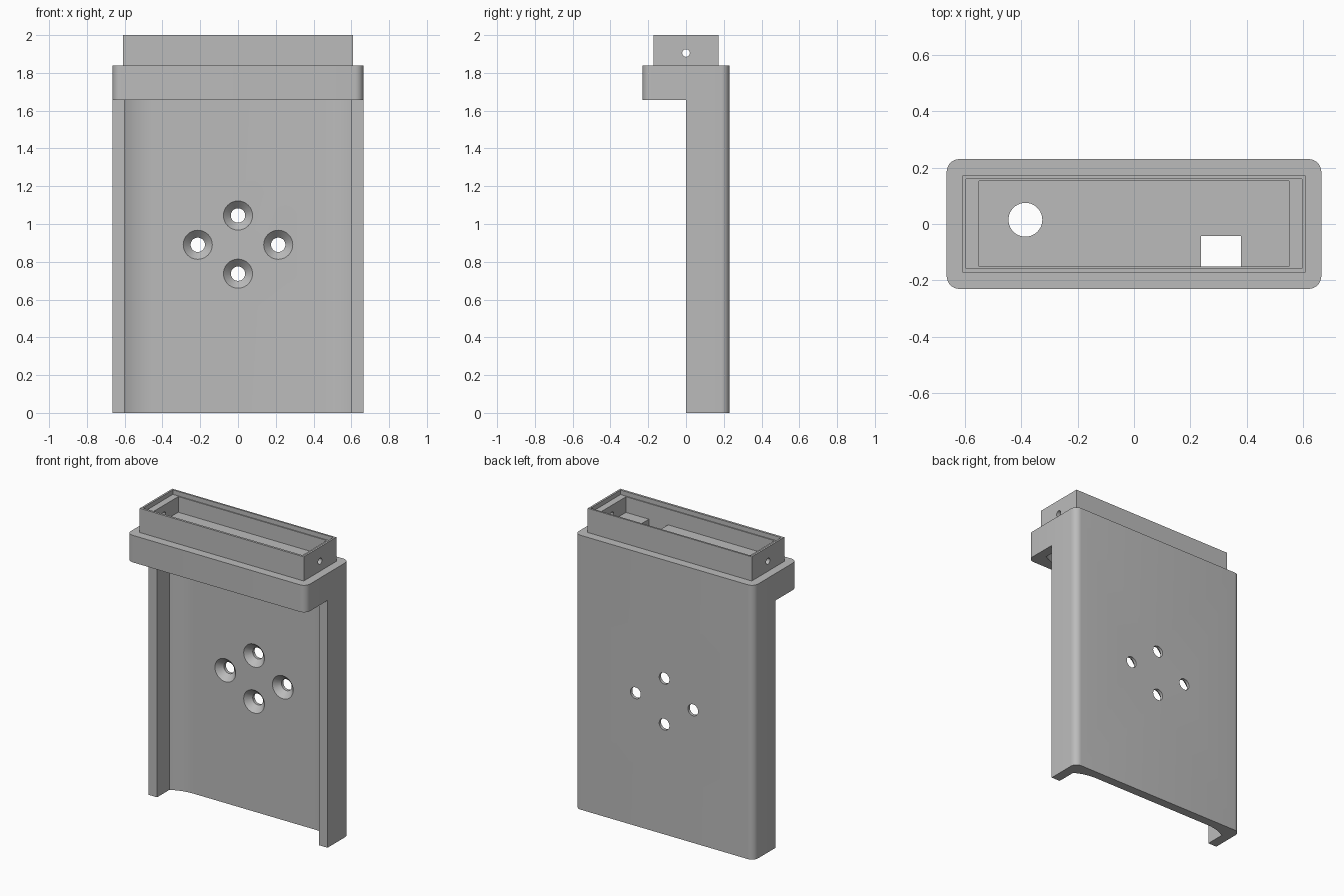
import bpy, bmesh
from math import sin, cos, pi
from mathutils import Matrix

if "Cube" in bpy.data.objects:
    bpy.data.objects.remove(bpy.data.objects["Cube"])

grey = bpy.data.materials.new("plain grey")
grey.use_nodes = True
colour = (0.5, 0.5, 0.5, 1)
grey.diffuse_color = colour
grey.node_tree.nodes["Principled BSDF"].inputs["Base Color"].default_value = colour


def make_object(name, bm):
    bmesh.ops.recalc_face_normals(bm, faces=bm.faces)
    mesh = bpy.data.meshes.new(name)
    bm.to_mesh(mesh)
    bm.free()
    obj = bpy.data.objects.new(name, mesh)
    bpy.context.collection.objects.link(obj)
    mesh.materials.append(grey)
    return obj


def prism(name, outline, z0, z1):
    bm = bmesh.new()
    face = bm.faces.new([bm.verts.new((x, y, z0)) for x, y in outline])
    up = bmesh.ops.extrude_face_region(bm, geom=[face])["geom"]
    bmesh.ops.translate(bm, vec=(0, 0, z1 - z0),
                        verts=[v for v in up if isinstance(v, bmesh.types.BMVert)])
    return make_object(name, bm)


def box(name, x0, x1, y0, y1, z0, z1):
    return prism(name, [(x0, y0), (x1, y0), (x1, y1), (x0, y1)], z0, z1)


def cone(name, r1, r2, depth, centre, turn=0, axis='X'):
    bm = bmesh.new()
    matrix = Matrix.Translation(centre) @ Matrix.Rotation(turn, 4, axis)
    bmesh.ops.create_cone(bm, cap_ends=True, segments=40, radius1=r1, radius2=r2,
                          depth=depth, matrix=matrix)
    return make_object(name, bm)


def combine(target, tool, operation='DIFFERENCE'):
    mod = target.modifiers.new(operation, 'BOOLEAN')
    mod.operation = operation
    mod.solver = 'EXACT'
    mod.object = tool
    bpy.context.view_layer.objects.active = target
    bpy.ops.object.modifier_apply(modifier=mod.name)
    bpy.data.objects.remove(tool)


def rounded_rectangle(w, d, r, steps=8):
    points = []
    for k, (sx, sy) in enumerate([(1, 1), (-1, 1), (-1, -1), (1, -1)]):
        for i in range(steps + 1):
            a = (k + i / steps) * pi / 2
            points.append((sx * (w - r) + r * cos(a), sy * (d - r) + r * sin(a)))
    return points


def barrel_outline(w, d, run, drop, steps=10):
    # straight sides, with wide arcs that meet the long walls tangentially
    radius = (run ** 2 + drop ** 2) / (2 * drop)
    arc = []
    for i in range(steps + 1):
        t = run * (1 - i / steps)
        arc.append((w - run + t, d - radius + (radius ** 2 - t ** 2) ** 0.5))
    back = arc + [(-x, y) for x, y in reversed(arc)]
    return back + [(-x, -y) for x, y in back]


# Outer sleeve with the front opened below the collar
holder = prism("holder_body", rounded_rectangle(0.664, 0.23, 0.045), 0, 1.838)
combine(holder, box("front_cut", -1, 1, -1, 0, -1, 1.657))

# Hollow of the sleeve, running up inside the collar
combine(holder, prism("hollow_cut", barrel_outline(0.6, 0.17, 0.15, 0.04), -0.5, 1.8))

# Raised tray with a rebated rim
combine(holder, box("tray", -0.608, 0.608, -0.172, 0.172, 1.82, 2), 'UNION')
combine(holder, box("rebate_cut", -0.595, 0.595, -0.157, 0.16, 1.97, 2.2))
combine(holder, box("pocket_cut", -0.55, 0.55, -0.15, 0.153, 1.865, 2.1))

# Openings in the tray floor and the pin hole through its ends
combine(holder, cone("round_opening", 0.06, 0.06, 0.5, (-0.385, 0.015, 1.9)))
combine(holder, box("square_opening", 0.238, 0.38, -0.1499, -0.042, 1.7, 2.1))
combine(holder, cone("pin_hole", 0.02, 0.02, 2, (0, 0, 1.905), pi / 2, 'Y'))

# Four countersunk screw holes in the back wall
for x, z in [(0, 1.045), (0, 0.737), (-0.213, 0.89), (0.213, 0.89)]:
    combine(holder, cone("screw_hole", 0.038, 0.038, 0.3, (x, 0.2, z), pi / 2))
    combine(holder, cone("countersink", 0.038, 0.116, 0.08, (x, 0.17, z), pi / 2))

# Smooth the rounded surfaces, keep the edges crisp
bpy.ops.object.select_all(action='DESELECT')
holder.select_set(True)
bpy.context.view_layer.objects.active = holder
bpy.ops.object.shade_smooth_by_angle(angle=0.5)
